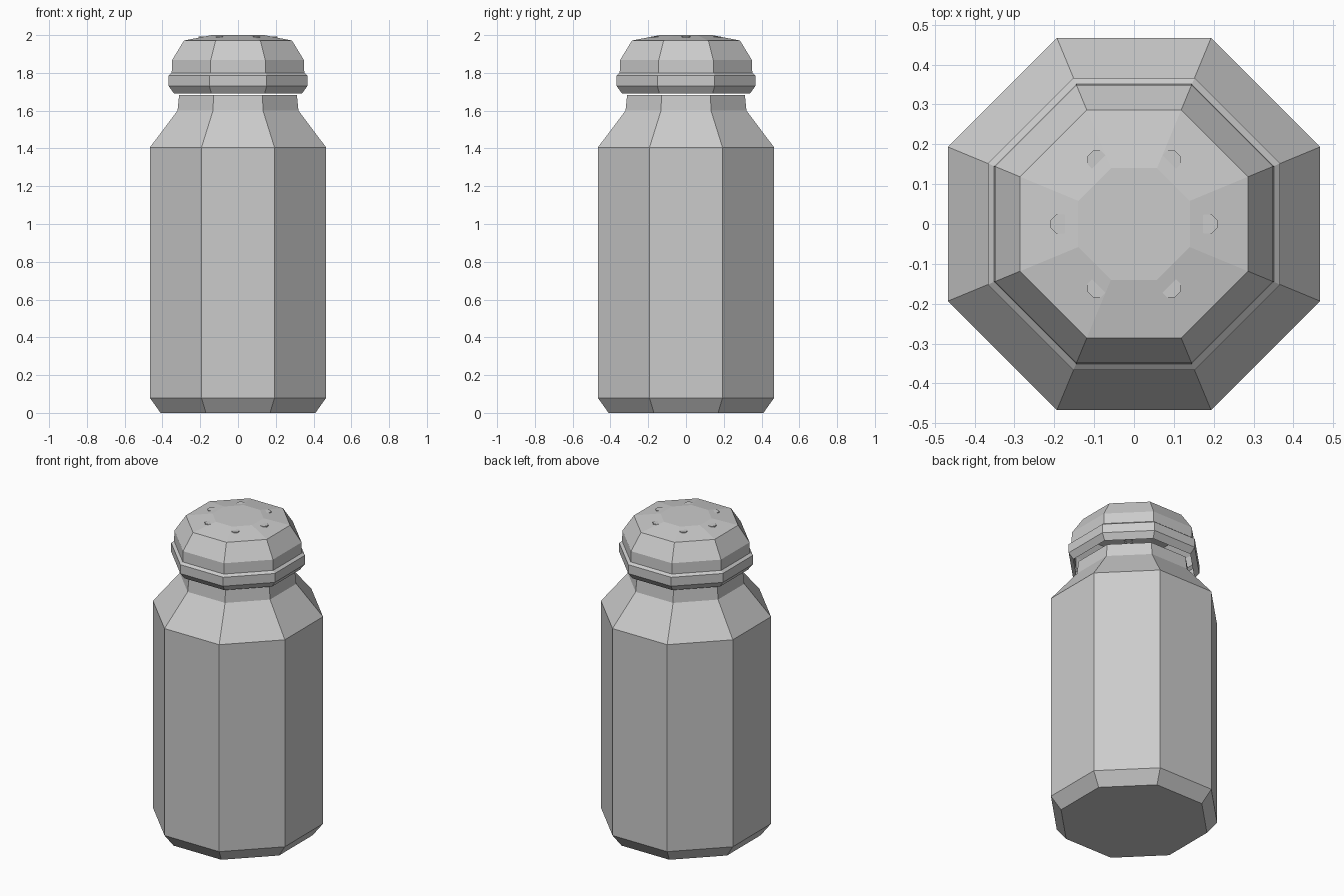
import bpy, bmesh, math

SIDES = 8
FLAT = math.cos(math.pi / SIDES)

cube = bpy.data.objects.get("Cube")
if cube:
    bpy.data.objects.remove(cube, do_unlink=True)

grey = bpy.data.materials.new("plain grey")
grey.use_nodes = True
COLOUR = (0.6, 0.6, 0.6, 1)
grey.diffuse_color = COLOUR
grey.node_tree.nodes["Principled BSDF"].inputs["Base Color"].default_value = COLOUR


def lathe(name, profile, cap_bottom=False, cap_top=False, centre=(0, 0)):
    """Octagonal turned part; profile lists (half width across flats, height)."""
    bm = bmesh.new()
    rings = []
    for half, z in profile:
        ring = []
        for i in range(SIDES):
            a = (i + 0.5) * math.tau / SIDES
            r = half / FLAT
            ring.append(bm.verts.new((r * math.cos(a), r * math.sin(a), z)))
        rings.append(ring)
    for low, high in zip(rings, rings[1:]):
        for i in range(SIDES):
            j = (i + 1) % SIDES
            bm.faces.new((low[i], low[j], high[j], high[i]))
    if cap_bottom:
        bm.faces.new(rings[0][::-1])
    if cap_top:
        bm.faces.new(rings[-1])
    mesh = bpy.data.meshes.new(name)
    bm.to_mesh(mesh)
    bm.free()
    mesh.materials.append(grey)
    obj = bpy.data.objects.new(name, mesh)
    obj.location = (*centre, 0)
    bpy.context.collection.objects.link(obj)
    return obj


# Jar: bevelled foot, straight sides, shoulder and open neck
lathe("jar", [(0.41, 0), (0.467, 0.08), (0.467, 1.405), (0.32, 1.6), (0.312, 1.682)],
      cap_bottom=True)

# Lid: rim with bevelled underside, short wall, dome and flat top, open below
lathe("lid", [(0.34, 1.692), (0.367, 1.73), (0.367, 1.787), (0.351, 1.8),
              (0.349, 1.868), (0.286, 1.971), (0.14, 2.0)], cap_top=True)

# Shaker holes: six small discs set into the sloping top
for k in range(6):
    a = k * math.tau / 6
    lathe(f"shaker_hole_{k + 1}", [(0.024, 1.98), (0.024, 1.9935)], cap_top=True,
          centre=(0.185 * math.cos(a), 0.185 * math.sin(a)))
